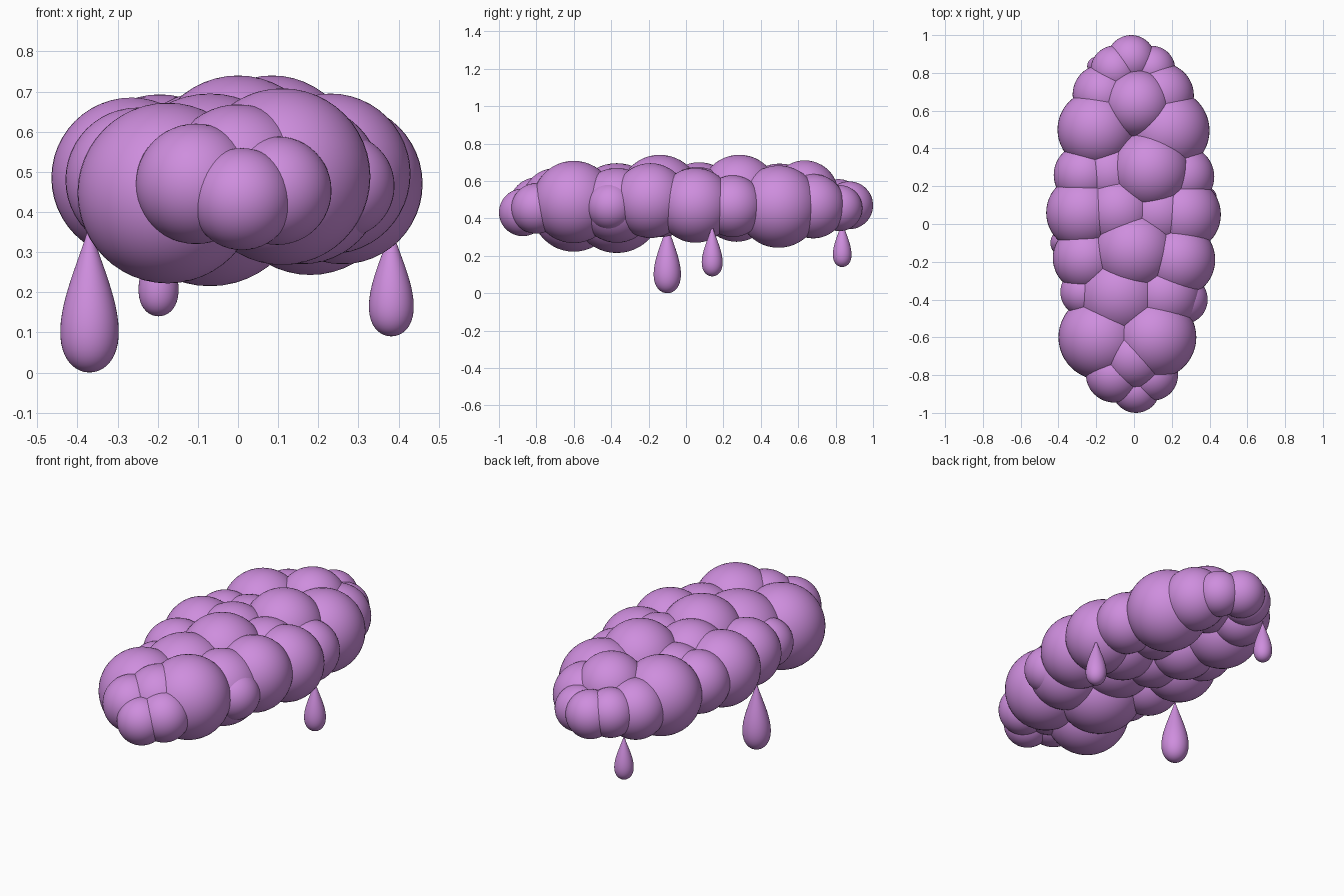
import bpy, bmesh
from math import sin, cos, pi
from mathutils import Matrix, Vector

mat = bpy.data.materials.new("purple")
mat.diffuse_color = (0.62, 0.27, 0.73, 1)


def finish(bm, name):
    bmesh.ops.recalc_face_normals(bm, faces=bm.faces)
    for f in bm.faces:
        f.smooth = True
    me = bpy.data.meshes.new(name)
    bm.to_mesh(me)
    bm.free()
    me.materials.append(mat)
    ob = bpy.data.objects.new(name, me)
    bpy.context.collection.objects.link(ob)
    return ob


def puffs(name, balls):
    """Cluster of overlapping smooth spheres given as (x, y, z, radius)."""
    bm = bmesh.new()
    for x, y, z, r in balls:
        bmesh.ops.create_uvsphere(bm, u_segments=48, v_segments=24, radius=r,
                                  matrix=Matrix.Translation((x, y, z)))
    return finish(bm, name)


def drop(name, x, y, z, radius, height):
    """Teardrop lathed around its vertical axis, bottom at z."""
    bm = bmesh.new()
    n = 28
    verts = []
    for i in range(n + 1):
        a = pi * i / n
        r = radius * sin(a) * sin(a / 2) ** 1.75 / 0.675
        verts.append(bm.verts.new((max(r, 0), 0, height * (1 + cos(a)) / 2)))
    edges = [bm.edges.new(p) for p in zip(verts, verts[1:])]
    bmesh.ops.spin(bm, geom=verts + edges, axis=(0, 0, 1), cent=(0, 0, 0),
                   angle=2 * pi, steps=40)
    bmesh.ops.remove_doubles(bm, verts=bm.verts, dist=1e-5)
    ob = finish(bm, name)
    ob.location = (x, y, z)


# Front end of the cloud
puffs("cloud_front", [
    (0.11, -0.60, 0.488, 0.22), (-0.175, -0.60, 0.447, 0.225),
    (-0.105, -0.795, 0.47, 0.15), (0.098, -0.80, 0.453, 0.135),
    (0.01, -0.873, 0.432, 0.127), (0.0, -0.70, 0.493, 0.175)])
# Middle puffs
puffs("cloud_middle", [
    (-0.07, -0.37, 0.455, 0.24), (0.16, -0.37, 0.47, 0.20),
    (0.0, -0.14, 0.52, 0.22), (-0.08, 0.07, 0.50, 0.20),
    (0.13, 0.06, 0.475, 0.20), (0.085, 0.285, 0.53, 0.21),
    (-0.12, 0.27, 0.465, 0.19)])
# Side puffs
puffs("cloud_right_side", [
    (0.26, -0.40, 0.465, 0.13), (0.23, -0.19, 0.495, 0.20),
    (0.26, 0.05, 0.47, 0.20), (0.26, 0.25, 0.465, 0.165),
    (0.18, 0.495, 0.463, 0.22)])
puffs("cloud_left_side", [
    (-0.26, -0.36, 0.47, 0.13), (-0.25, -0.18, 0.48, 0.18),
    (-0.265, 0.06, 0.485, 0.20), (-0.26, 0.26, 0.485, 0.165),
    (-0.195, 0.50, 0.483, 0.21)])
# Back end
puffs("cloud_back", [
    (0.02, 0.635, 0.53, 0.18), (0.145, 0.68, 0.465, 0.172),
    (-0.165, 0.685, 0.47, 0.16), (-0.015, 0.872, 0.47, 0.128),
    (0.095, 0.82, 0.455, 0.123), (-0.10, 0.815, 0.48, 0.13)])
# Raindrops
drop("raindrop_large", -0.37, -0.10, 0.0, 0.073, 0.38)
drop("raindrop_medium", 0.382, 0.14, 0.09, 0.056, 0.28)
drop("raindrop_small", -0.198, 0.835, 0.14, 0.05, 0.25)
